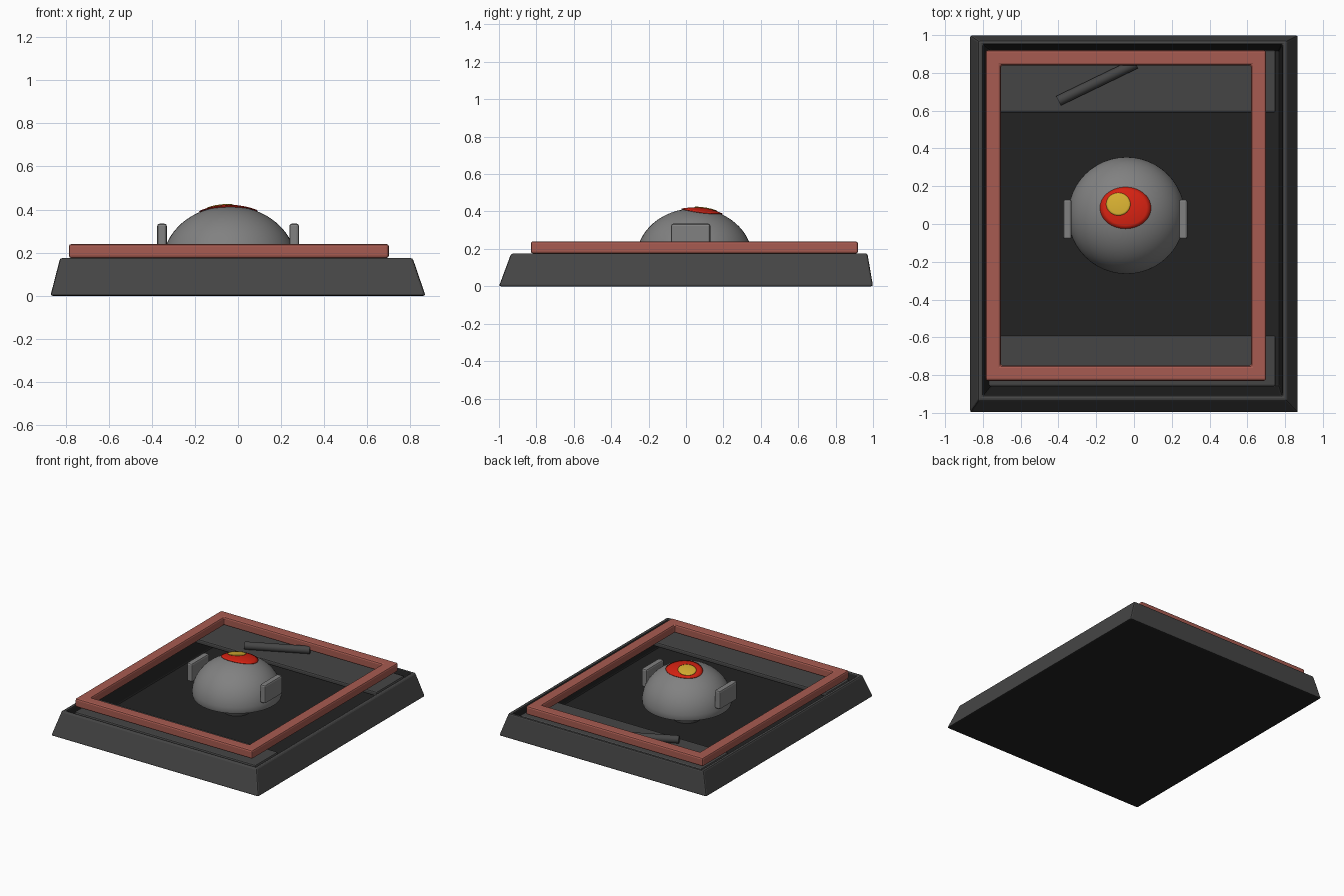
import bpy, bmesh, math
from mathutils import Vector

if "Cube" in bpy.data.objects:
    bpy.data.objects.remove(bpy.data.objects["Cube"])


def material(name, rgb):
    m = bpy.data.materials.new(name)
    m.diffuse_color = (*rgb, 1)
    m.use_nodes = True
    m.node_tree.nodes["Principled BSDF"].inputs["Base Color"].default_value = m.diffuse_color
    return m


CHARCOAL = material("charcoal", (0.06, 0.06, 0.06))
BLACK = material("black", (0.016, 0.016, 0.016))
BRICK = material("brick_red", (0.39, 0.105, 0.082))
GREY = material("mid_grey", (0.22, 0.22, 0.22))
RED = material("bright_red", (0.68, 0.016, 0.006))
YELLOW = material("yellow", (0.66, 0.42, 0.03))


def finish(name, bm, mats, bevel=0, smooth=False):
    bmesh.ops.recalc_face_normals(bm, faces=bm.faces)
    me = bpy.data.meshes.new(name)
    bm.to_mesh(me)
    bm.free()
    ob = bpy.data.objects.new(name, me)
    bpy.context.collection.objects.link(ob)
    for m in mats:
        me.materials.append(m)
    if bevel:
        mod = ob.modifiers.new("bevel", 'BEVEL')
        mod.width, mod.segments, mod.limit_method = bevel, 2, 'ANGLE'
    if smooth:
        bpy.ops.object.select_all(action='DESELECT')
        ob.select_set(True)
        bpy.context.view_layer.objects.active = ob
        bpy.ops.object.shade_smooth_by_angle(angle=math.radians(40))
    return ob


def rect(bm, x0, x1, y0, y1, z):
    return [bm.verts.new(p) for p in ((x0, y0, z), (x1, y0, z), (x1, y1, z), (x0, y1, z))]


def bridge(bm, a, b):
    n = len(a)
    return [bm.faces.new((a[i], a[(i + 1) % n], b[(i + 1) % n], b[i])) for i in range(n)]


def box(name, mat, x0, x1, y0, y1, z0, z1, bevel=0.01):
    bm = bmesh.new()
    a, b = rect(bm, x0, x1, y0, y1, z0), rect(bm, x0, x1, y0, y1, z1)
    bridge(bm, a, b)
    bm.faces.new(a)
    bm.faces.new(b)
    return finish(name, bm, [mat], bevel)


def lathe(name, mat, cx, cy, profile, steps=48):
    """Closed solid of revolution from (radius, z) pairs."""
    bm = bmesh.new()
    rings = [[bm.verts.new((cx + r * math.cos(t * math.tau / steps),
                            cy + r * math.sin(t * math.tau / steps), z))
              for t in range(steps)] for r, z in profile]
    for a, b in zip(rings, rings[1:]):
        bridge(bm, a, b)
    bm.faces.new(rings[0])
    bm.faces.new(rings[-1])
    return finish(name, bm, [mat], 0, True)


# Tapered tray: sloped outside, narrow rim, dark hollow inside
bm = bmesh.new()
outer_low = rect(bm, -0.87, 0.87, -1, 1, 0)
outer_top = rect(bm, -0.825, 0.81, -0.935, 0.97, 0.175)
inner_top = rect(bm, -0.80, 0.785, -0.91, 0.95, 0.175)
inner_low = rect(bm, -0.76, 0.77, -0.86, 0.92, 0.015)
bridge(bm, outer_low, outer_top)
bridge(bm, outer_top, inner_top)
dark = bridge(bm, inner_top, inner_low)
dark += [bm.faces.new(inner_low), bm.faces.new(outer_low)]
for f in dark:
    f.material_index = 1
finish("tray_base", bm, [CHARCOAL, BLACK], 0.012)

# Raised rectangular frame
bm = bmesh.new()
loops = [rect(bm, -0.785, 0.70, -0.83, 0.92, 0.175), rect(bm, -0.785, 0.70, -0.83, 0.92, 0.24),
         rect(bm, -0.705, 0.62, -0.75, 0.84, 0.24), rect(bm, -0.705, 0.62, -0.75, 0.84, 0.175)]
for i in range(4):
    bridge(bm, loops[i], loops[(i + 1) % 4])
finish("raised_frame", bm, [BRICK], 0.012)

# Shelves at both ends of the hollow
box("back_shelf", CHARCOAL, -0.77, 0.75, 0.59, 0.92, 0.12, 0.155)
box("front_shelf", CHARCOAL, -0.77, 0.75, -0.86, -0.59, 0.12, 0.155)

# Loose rod on the back shelf
start, end = Vector((-0.40, 0.652, 0.178)), Vector((0.01, 0.85, 0.178))
bm = bmesh.new()
bmesh.ops.create_cone(bm, cap_ends=True, segments=20, radius1=0.028, radius2=0.028,
                      depth=(end - start).length)
bm.transform((end - start).to_track_quat('Z', 'Y').to_matrix().to_4x4())
bmesh.ops.translate(bm, verts=bm.verts, vec=(start + end) / 2)
finish("rod", bm, [CHARCOAL], 0, True)

# Dome on its post
CX, CY, R, Z0, H = -0.04, 0.045, 0.31, 0.15, 0.266
lathe("post", CHARCOAL, CX, CY, [(0.095, 0.015), (0.105, 0.135)], 32)
arc = [(R * math.cos(a), Z0 + H * math.sin(a))
       for a in (math.radians(90 * i / 16) for i in range(16))]
lathe("dome", GREY, CX, CY, [(0.28, 0.125), (0.305, 0.132)] + arc + [(0.004, Z0 + H)])

# Side lugs
box("left_lug", GREY, -0.375, -0.33, -0.08, 0.13, 0.195, 0.335, 0.012)
box("right_lug", GREY, 0.238, 0.283, -0.08, 0.13, 0.195, 0.335, 0.012)


def patch(name, mat, px, py, rx, ry, lift, steps=32, rings=6):
    """Thin oval following the dome surface."""
    bm = bmesh.new()

    def point(x, y):
        d = ((x - CX) ** 2 + (y - CY) ** 2) / R ** 2
        return bm.verts.new((x, y, Z0 + H * math.sqrt(1 - d) + lift))

    loops = [[point(px + rx * k / rings * math.cos(t * math.tau / steps),
                    py + ry * k / rings * math.sin(t * math.tau / steps))
              for t in range(steps)] for k in range(1, rings + 1)]
    for a, b in zip(loops, loops[1:]):
        bridge(bm, a, b)
    bm.faces.new(loops[0])
    ob = finish(name, bm, [mat], 0, True)
    mod = ob.modifiers.new("thickness", 'SOLIDIFY')
    mod.thickness, mod.offset = 0.004, 0
    return ob


# Coloured spots on top of the dome
patch("red_spot", RED, -0.045, 0.085, 0.135, 0.11, 0.004)
patch("yellow_spot", YELLOW, -0.083, 0.105, 0.064, 0.06, 0.008)
